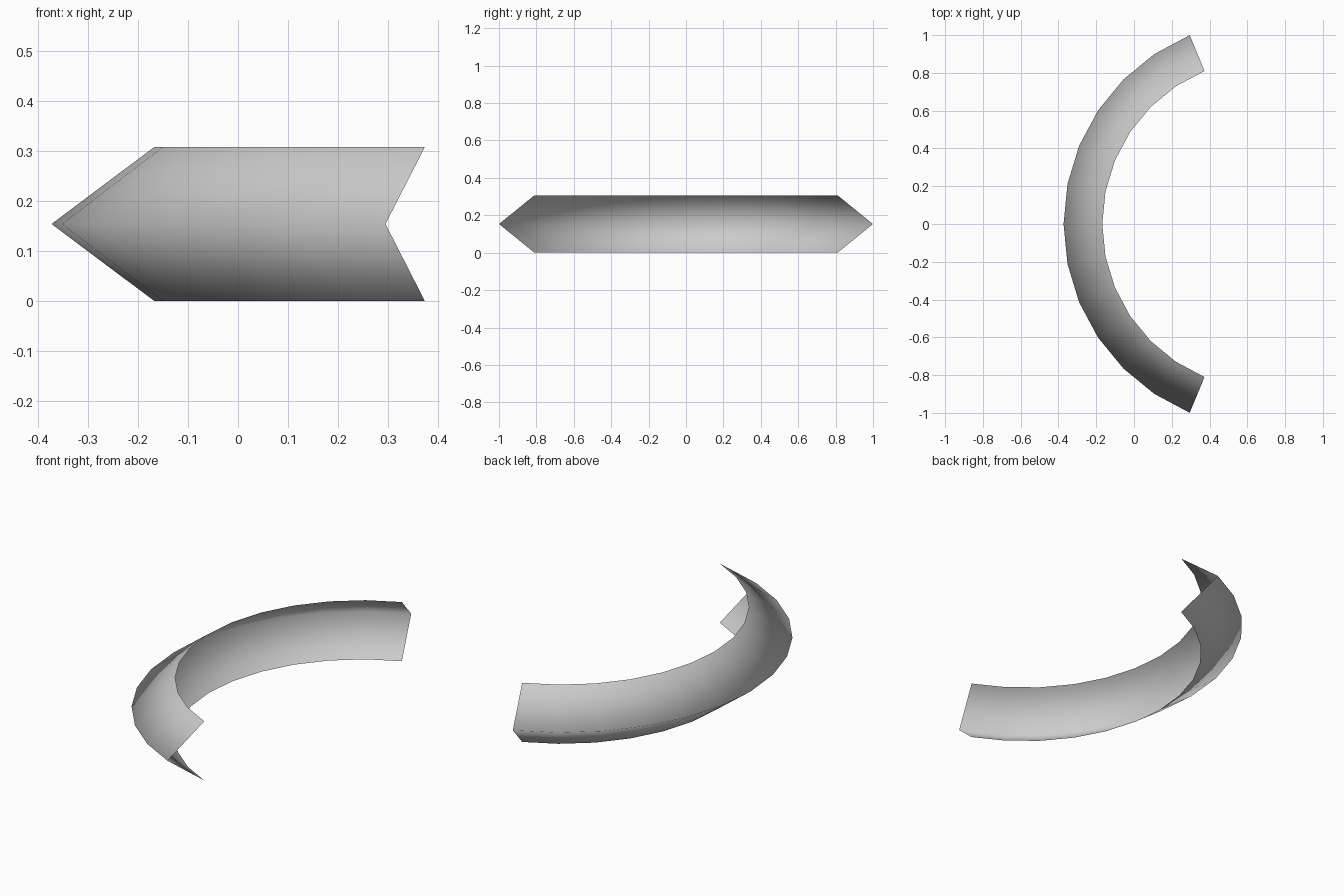
import bpy
import bmesh
from math import radians
from mathutils import Matrix, Vector

cube = bpy.data.objects.get("Cube")
if cube:
    bpy.data.objects.remove(cube, do_unlink=True)

# Plain grey material
grey = bpy.data.materials.new("light_grey")
grey.use_nodes = True
colour = (0.6, 0.6, 0.6, 1)
grey.diffuse_color = colour
grey.node_tree.nodes["Principled BSDF"].inputs["Base Color"].default_value = colour

# Dimensions of the curved channel
HEIGHT = 0.307
OUTER, INNER = 1.082, 0.877
CENTRE = Vector((0.709, 0, 0))
SWEEP, SEGMENTS = radians(135), 12

# V-shaped profile, point outward, spun about the arc centre
bm = bmesh.new()
profile = [(INNER, HEIGHT), (OUTER, HEIGHT / 2), (INNER, 0)]
start = Matrix.Rotation(-SWEEP / 2, 3, "Z")
verts = [bm.verts.new(CENTRE + start @ Vector((-r, 0, z))) for r, z in profile]
edges = [bm.edges.new(pair) for pair in zip(verts, verts[1:])]
bmesh.ops.spin(bm, geom=verts + edges, cent=CENTRE, axis=(0, 0, 1),
               angle=SWEEP, steps=SEGMENTS)

# Faces point away from the arc centre, smooth all over
bm.normal_update()
for face in bm.faces:
    outward = face.calc_center_median() - CENTRE
    outward.z = 0
    if face.normal.dot(outward) < 0:
        face.normal_flip()
    face.smooth = True

mesh = bpy.data.meshes.new("curved_channel")
bm.to_mesh(mesh)
bm.free()
mesh.materials.append(grey)
channel = bpy.data.objects.new("curved_channel", mesh)
bpy.context.collection.objects.link(channel)
